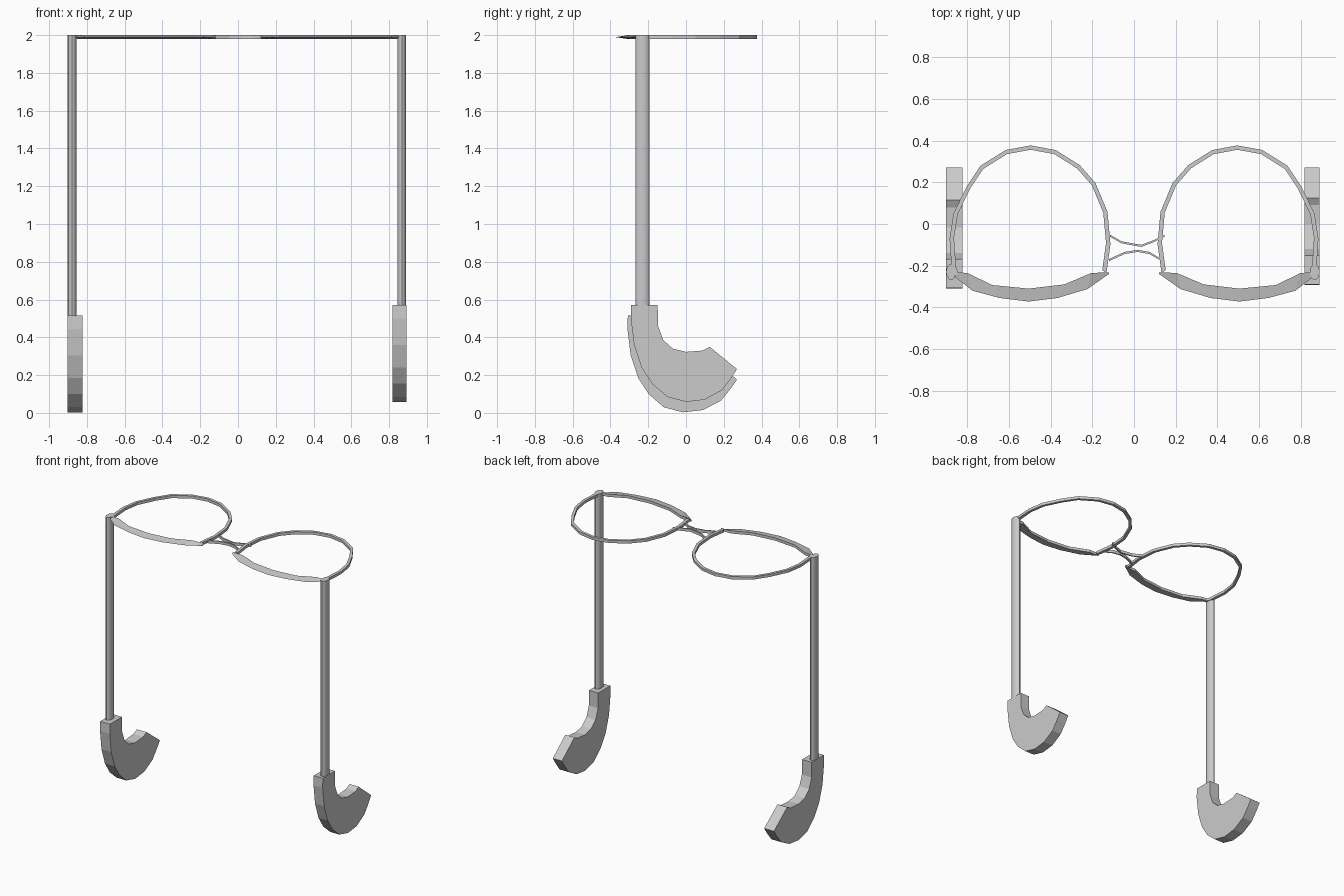
import bpy, bmesh
from mathutils import Vector

if "Cube" in bpy.data.objects:
    bpy.data.objects.remove(bpy.data.objects["Cube"])


def finish(name, bm):
    bmesh.ops.recalc_face_normals(bm, faces=bm.faces)
    mesh = bpy.data.meshes.new(name)
    bm.to_mesh(mesh)
    bm.free()
    ob = bpy.data.objects.new(name, mesh)
    bpy.context.collection.objects.link(ob)
    return ob


def loft(name, rings):
    """Skin a row of equal cross-sections and cap both ends."""
    bm = bmesh.new()
    rows = [[bm.verts.new(p) for p in ring] for ring in rings]
    n = len(rows[0])
    for a, b in zip(rows, rows[1:]):
        for i in range(n):
            j = (i + 1) % n
            bm.faces.new((a[i], a[j], b[j], b[i]))
    bm.faces.new(rows[0])
    bm.faces.new(rows[-1])
    return finish(name, bm)


def band(name, outer, inner, z0, z1):
    """Flat rectangular strip between two outlines."""
    return loft(name, [[(*o, z0), (*o, z1), (*i, z1), (*i, z0)]
                       for o, i in zip(outer, inner)])


def mirror(ob):
    ob.modifiers.new("mirror", 'MIRROR').use_bisect_axis[0] = False


# Rounded rims
rim = [(-.862, -.25), (-.875, -.216), (-.885, -.07), (-.866, .05), (-.803, .18),
       (-.736, .28), (-.616, .355), (-.496, .377), (-.376, .355), (-.261, .283),
       (-.185, .197), (-.127, .058), (-.113, -.096), (-.132, -.235)]
rim_in = [(-.5 + (x + .5) * .945, y * .945) for x, y in rim]
mirror(band("lens_rim", rim, rim_in, 1.98, 2.0))

# Wedge-shaped brow bars, sharp along the outer edge
brow_in = [(-.852, -.232), (-.80, -.235), (-.68, -.293), (-.506, -.31),
           (-.335, -.29), (-.205, -.235), (-.122, -.232)]
brow_out = [(-.858, -.255), (-.775, -.32), (-.645, -.355), (-.506, -.372),
            (-.367, -.355), (-.223, -.312), (-.118, -.238)]
mirror(loft("brow_bar", [[(*i, 1.98), (*i, 2.0), (*o, 1.989)]
                         for i, o in zip(brow_in, brow_out)]))

# Two curved bridge wires
bridges = {
    "bridge_upper": [(-.115, -.056), (-.06, -.088), (.035, -.105), (.10, -.08), (.147, -.056)],
    "bridge_lower": [(-.12, -.173), (-.045, -.139), (.017, -.129), (.075, -.139), (.137, -.176)],
}
for name, pts in bridges.items():
    band(name, [(x, y + .005) for x, y in pts], [(x, y - .005) for x, y in pts], 1.98, 2.0)

# Ear hook side profile (y, z), outer edge then inner edge
hook = [(-.29, .57), (-.292, .50), (-.275, .36), (-.235, .24), (-.18, .155), (-.1, .085),
        (0, .058), (.1, .07), (.19, .12), (.24, .185), (.27, .232), (.125, .35),
        (.09, .33), (0, .323), (-.07, .34), (-.12, .385), (-.148, .46), (-.15, .57)]

# Oval temple rods and extruded ear hooks; the left hook sits slightly lower
for side, rod_x, x0, x1, dy, dz in (("left", -.878, -.902, -.823, -.018, -.055),
                                    ("right", .867, .817, .891, 0, 0)):
    z0 = .54 + dz
    bpy.ops.mesh.primitive_cylinder_add(vertices=16, radius=1, depth=2,
                                        location=(rod_x, -.23, (2 + z0) / 2))
    rod = bpy.context.object
    rod.name = side + "_temple_rod"
    rod.scale = (.0235, .038, (2 - z0) / 2)
    bpy.ops.object.transform_apply(location=False, rotation=False, scale=True)
    bpy.ops.object.shade_smooth_by_angle()

    prof = []
    for y, z in hook:
        tip = min(1, max(0, (.27 - y) / .3))     # tip stays in line in y
        prof.append(Vector((0, y + dy * tip, z + dz)))
    loft(side + "_ear_hook", [[p + Vector((x, 0, 0)) for p in prof] for x in (x0, x1)])
